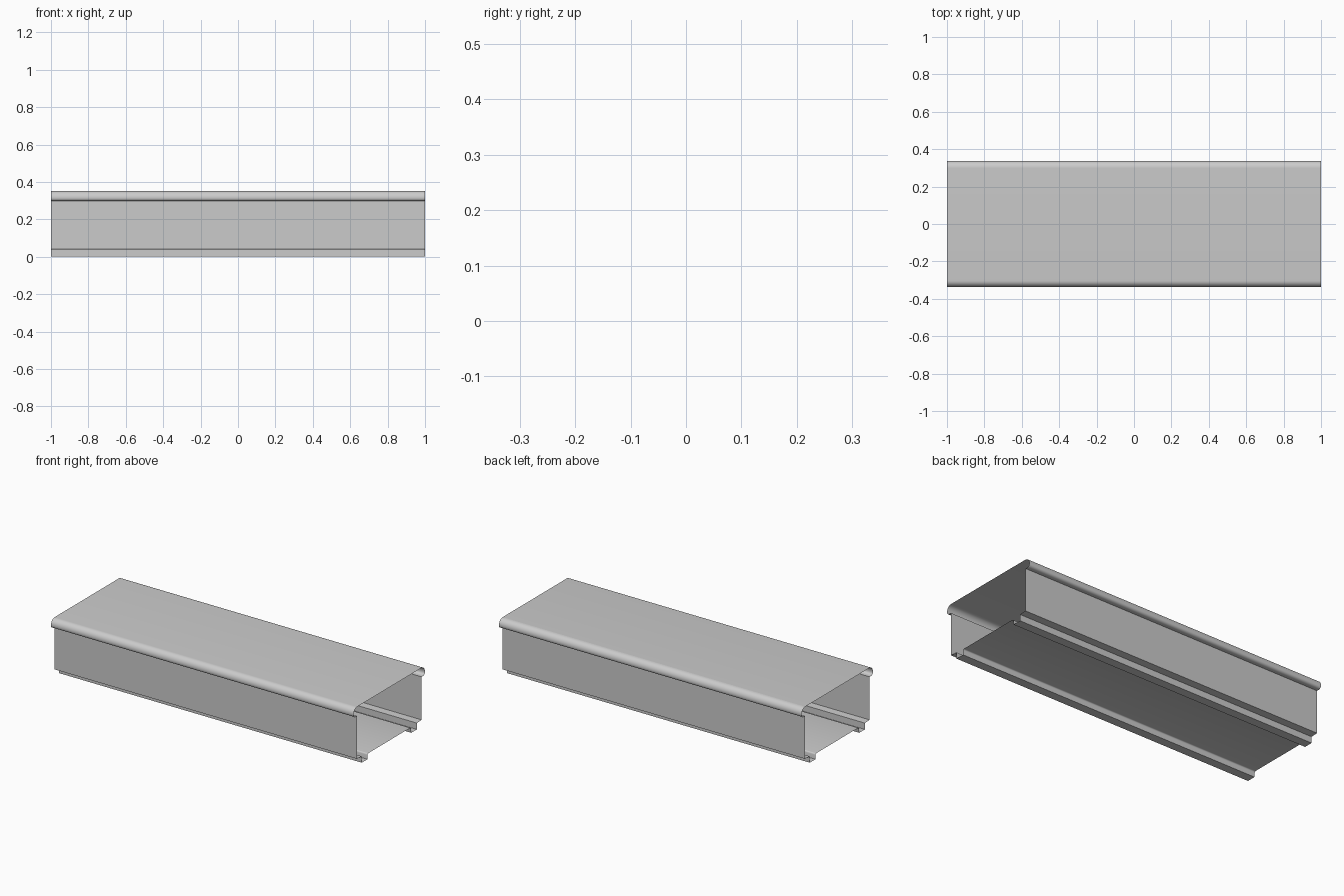
import bpy, bmesh, math

if "Cube" in bpy.data.objects:
    bpy.data.objects.remove(bpy.data.objects["Cube"])


def sheet(name, profile):
    """Extrude an open (y, z) profile along x as thin bent sheet."""
    bm = bmesh.new()
    left = [bm.verts.new((-1, y, z)) for y, z in profile]
    right = [bm.verts.new((1, y, z)) for y, z in profile]
    for i in range(len(profile) - 1):
        bm.faces.new((left[i], left[i + 1], right[i + 1], right[i]))
    bmesh.ops.recalc_face_normals(bm, faces=bm.faces)
    mesh = bpy.data.meshes.new(name)
    bm.to_mesh(mesh)
    bm.free()
    obj = bpy.data.objects.new(name, mesh)
    bpy.context.collection.objects.link(obj)
    bpy.context.view_layer.objects.active = obj
    obj.select_set(True)
    bpy.ops.object.shade_smooth_by_angle(angle=math.radians(35))
    obj.select_set(False)
    return obj


def arc(cy, cz, ry, rz, start, end, n):
    """Points on an elliptical arc, angles in degrees."""
    angles = [math.radians(start + (end - start) * i / n) for i in range(n + 1)]
    return [(cy + ry * math.cos(a), cz + rz * math.sin(a)) for a in angles]


# Half profile: rolled top lip, side wall, shelf, foot and raised floor edge
lip = arc(0.303, 0.316, 0.034, 0.035, 90, 0, 7)
hem = arc(0.319, 0.313, 0.018, 0.016, -15, -90, 4)
wall_and_foot = [(0.305, 0.297), (0.305, 0.04), (0.26, 0.038),
                 (0.26, 0.0), (0.207, 0.0), (0.205, 0.025)]
floor_edge = arc(0.197, 0.025, 0.008, 0.008, 30, 90, 3)
half = lip + hem + wall_and_foot + floor_edge

# Full closed channel: half profile, mirrored half, joined by floor and top
mirrored = [(-y, z) for y, z in reversed(half)]
sheet("formed_sheet_channel", half + mirrored + [half[0]])
